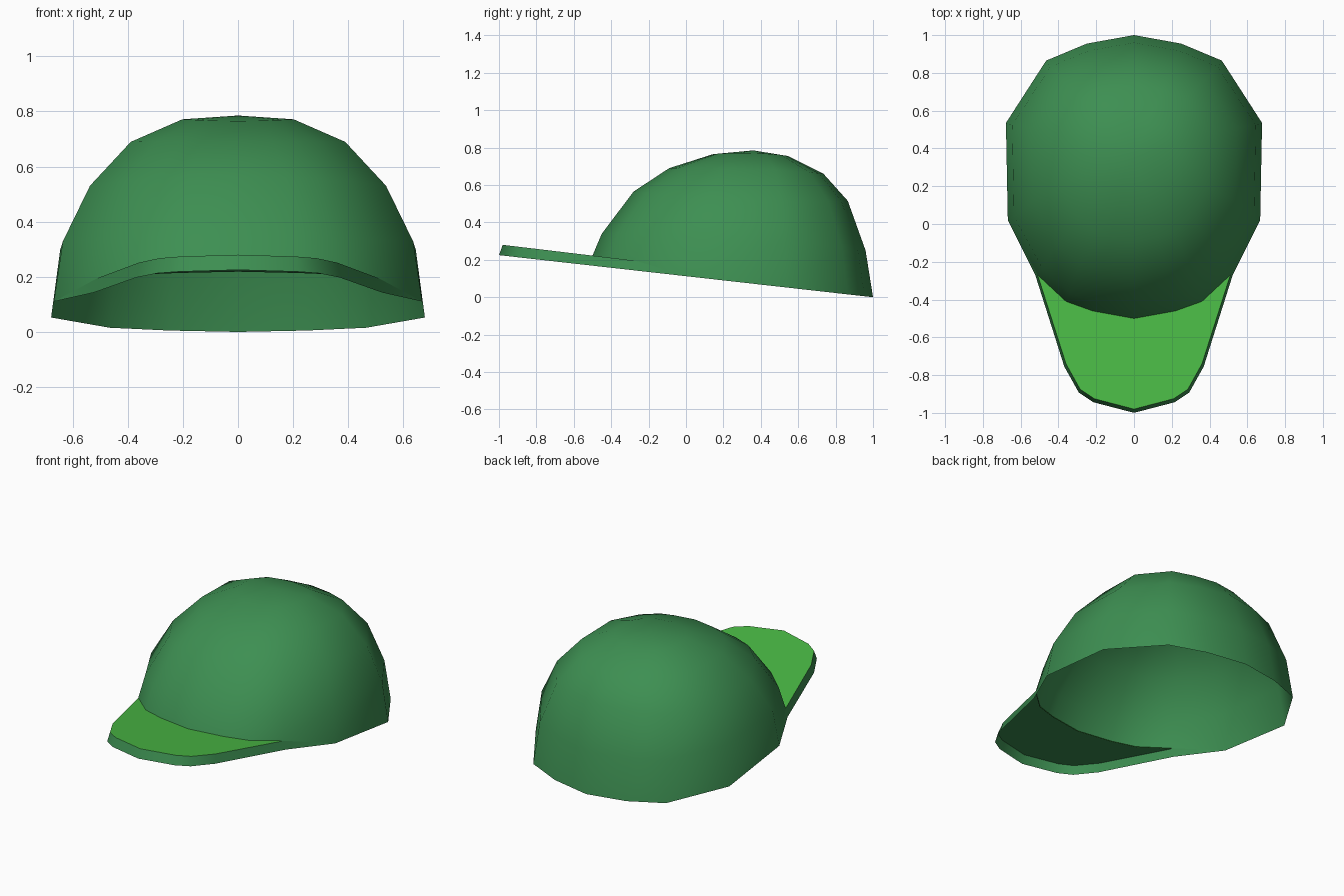
import bpy, bmesh, math

if "Cube" in bpy.data.objects:
    bpy.data.objects.remove(bpy.data.objects["Cube"])


def material(name, rgb):
    m = bpy.data.materials.new(name)
    m.diffuse_color = (*rgb, 1)
    m.use_nodes = True
    m.node_tree.nodes["Principled BSDF"].inputs["Base Color"].default_value = m.diffuse_color
    return m


def finish(name, bm, mats, up=True):
    bmesh.ops.recalc_face_normals(bm, faces=bm.faces)
    # keep the open shells facing outward
    bm.normal_update()
    if (max(bm.faces, key=lambda f: f.calc_center_median().z).normal.z > 0) != up:
        bmesh.ops.reverse_faces(bm, faces=bm.faces)
    me = bpy.data.meshes.new(name)
    bm.to_mesh(me)
    bm.free()
    for m in mats:
        me.materials.append(m)
    ob = bpy.data.objects.new(name, me)
    bpy.context.collection.objects.link(ob)
    bpy.ops.object.select_all(action='DESELECT')
    ob.select_set(True)
    bpy.context.view_layer.objects.active = ob
    bpy.ops.object.shade_smooth_by_angle(angle=math.radians(45))
    return ob


def rim_z(y):      # tilted plane of the open underside
    return 0.1125 * (1 - y)


def brim_z(y):     # tilted plane of the brim top
    return 0.1627 - 0.1197 * y


def mirrored(half):    # right half, ends on x = 0 -> closed loop
    return half + [(-x, y) for x, y in half[-2:0:-1]]


crown_green = material("crown green", (0.047, 0.275, 0.084))
brim_green = material("bright brim green", (0.069, 0.49, 0.059))

# Crown: tilted rings shrinking to the apex, open at the bottom
front_edge = [(0, -0.5), (0.22, -0.46), (0.36, -0.41), (0.51, -0.27)]
rim = mirrored(front_edge + [(0.668, 0.02), (0.678, 0.535),
                             (0.465, 0.865), (0.25, 0.955), (0, 1.0)])
# half width, front y, front z, back y, back z, lift of the sides
rings = [(0.645, -0.45, 0.34, 0.96, 0.25, 0.02),
         (0.545, -0.28, 0.565, 0.865, 0.515, -0.018),
         (0.395, -0.09, 0.69, 0.735, 0.66, 0.01),
         (0.205, 0.145, 0.765, 0.545, 0.755, 0.01)]
bm = bmesh.new()
loops = [[bm.verts.new((x, y, brim_z(y) if y < -0.2 else rim_z(y))) for x, y in rim]]
for w, fy, fz, by, bz, lift in rings:
    loop = []
    for x, y in rim:
        t = (y + 0.5) / 1.5
        s = x / 0.678
        loop.append(bm.verts.new((s * w, fy + (by - fy) * t,
                                  fz + (bz - fz) * t + lift * s * s)))
    loops.append(loop)
apex = bm.verts.new((0, 0.36, 0.785))
n = len(rim)
for i in range(n):
    j = (i + 1) % n
    for a, b in zip(loops, loops[1:]):
        bm.faces.new((a[i], a[j], b[j], b[i]))
    bm.faces.new((loops[-1][i], loops[-1][j], apex))
finish("crown", bm, [crown_green])

# Brim: flat bright top with a thin skirt below it, open underneath
outer = [(0.51, -0.27), (0.36, -0.74), (0.285, -0.875), (0.21, -0.925), (0, -0.98)]
outer += [(-x, y) for x, y in outer[-2::-1]]
inner = [(-x, y) for x, y in front_edge[2:0:-1]] + front_edge[:3]
bm = bmesh.new()
top = [bm.verts.new((x, y, brim_z(y))) for x, y in outer]
back = [bm.verts.new((x, y, brim_z(y))) for x, y in inner]
bm.faces.new(top + back).material_index = 1
low = []
for x, y in outer:
    yy = y if y > -0.3 else y * 1.02
    low.append(bm.verts.new((x * 1.025, yy, rim_z(yy))))
for i in range(len(top) - 1):
    bm.faces.new((top[i], top[i + 1], low[i + 1], low[i]))
# skirt ends taper into the crown rim
for i, s in ((0, 1), (-1, -1)):
    bm.faces.new((top[i], low[i], bm.verts.new((0.668 * s, 0.02, rim_z(0.02)))))
finish("brim", bm, [crown_green, brim_green])

# Brim lining: crown-coloured underside just below the bright top
bm = bmesh.new()
bm.faces.new([bm.verts.new((x, y, brim_z(y) - 0.004)) for x, y in outer + inner])
finish("brim_lining", bm, [crown_green], up=False)
